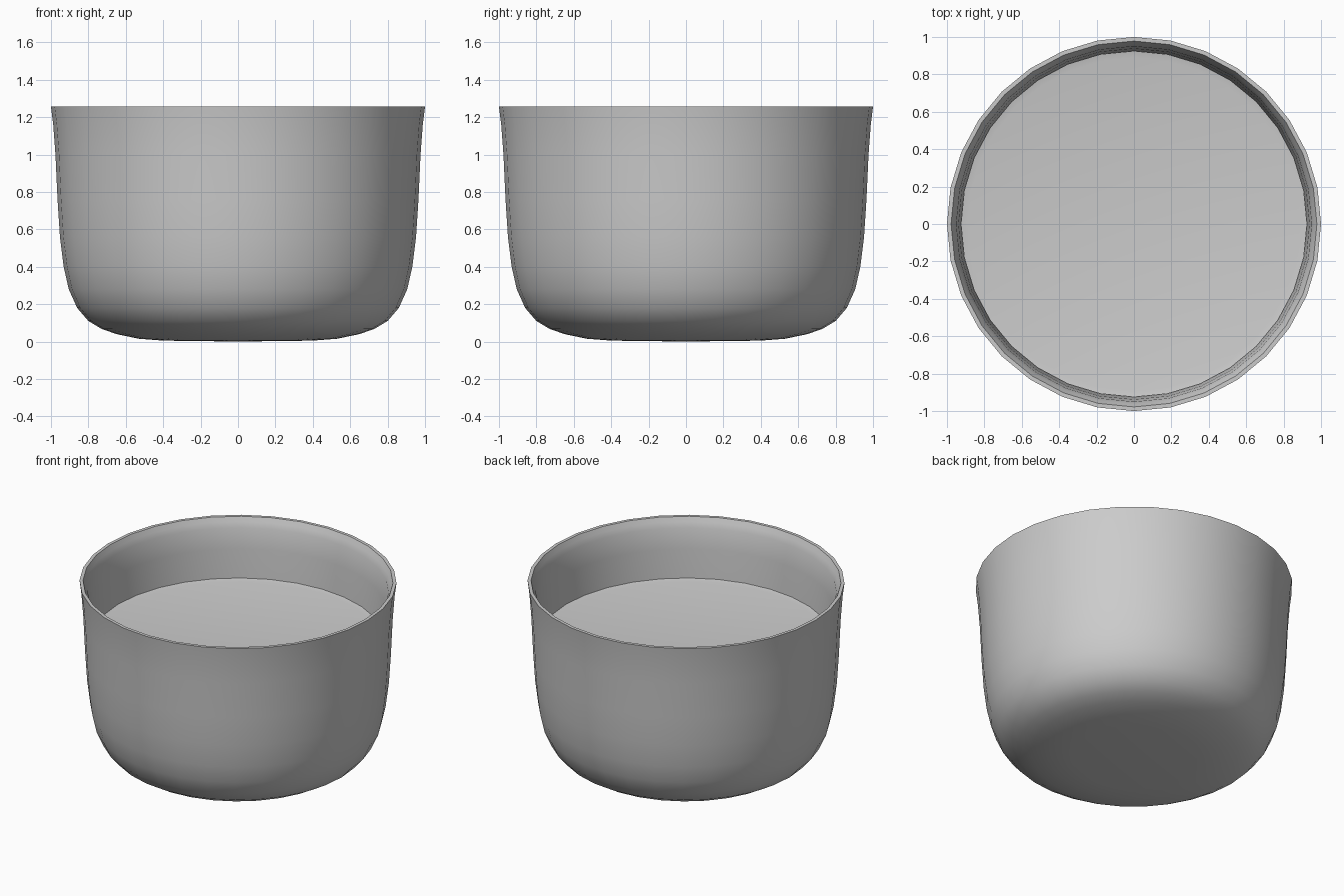
import bpy, bmesh, math
from mathutils import Matrix

if "Cube" in bpy.data.objects:
    bpy.data.objects.remove(bpy.data.objects["Cube"])

SIDES = 32


def lathe(name, profile):
    """Revolve (radius, height) points around z; radius 0 makes a pole."""
    bm = bmesh.new()
    verts = [bm.verts.new((r, 0, z)) for r, z in profile]
    edges = [bm.edges.new(pair) for pair in zip(verts, verts[1:])]
    bmesh.ops.spin(bm, geom=verts + edges, cent=(0, 0, 0), axis=(0, 0, 1),
                   angle=math.tau, steps=SIDES, use_duplicate=False)
    bmesh.ops.remove_doubles(bm, verts=bm.verts, dist=1e-4)
    bmesh.ops.recalc_face_normals(bm, faces=bm.faces)
    mesh = bpy.data.meshes.new(name)
    bm.to_mesh(mesh)
    bm.free()
    obj = bpy.data.objects.new(name, mesh)
    bpy.context.collection.objects.link(obj)
    bpy.ops.object.select_all(action='DESELECT')
    obj.select_set(True)
    bpy.context.view_layer.objects.active = obj
    bpy.ops.object.shade_smooth_by_angle(angle=math.radians(40))
    return obj


# Cup: outer wall up to the flared lip, then down the inner wall
outer = [(0, 0), (0.40, 0.005), (0.53, 0.015), (0.65, 0.04), (0.73, 0.068),
         (0.80, 0.11), (0.86, 0.18), (0.905, 0.28), (0.932, 0.40),
         (0.952, 0.56), (0.965, 0.76), (0.976, 1.0), (0.988, 1.16), (1.0, 1.257)]
inner = [(0.978, 1.257), (0.964, 1.225), (0.95, 1.19), (0.938, 1.05),
         (0.927, 0.85), (0.913, 0.58), (0.89, 0.41), (0.865, 0.30),
         (0.82, 0.21), (0.76, 0.14), (0.62, 0.075), (0.40, 0.045), (0, 0.04)]
lathe("cup", outer + inner)

# Contents: closed body filling the cup up to a flat surface
fill = [(0, 0.05), (0.39, 0.055), (0.61, 0.085), (0.75, 0.15), (0.81, 0.22),
        (0.855, 0.31), (0.88, 0.42), (0.905, 0.59), (0.925, 0.852),
        (0.89, 0.845), (0, 0.845)]
lathe("contents", fill)
